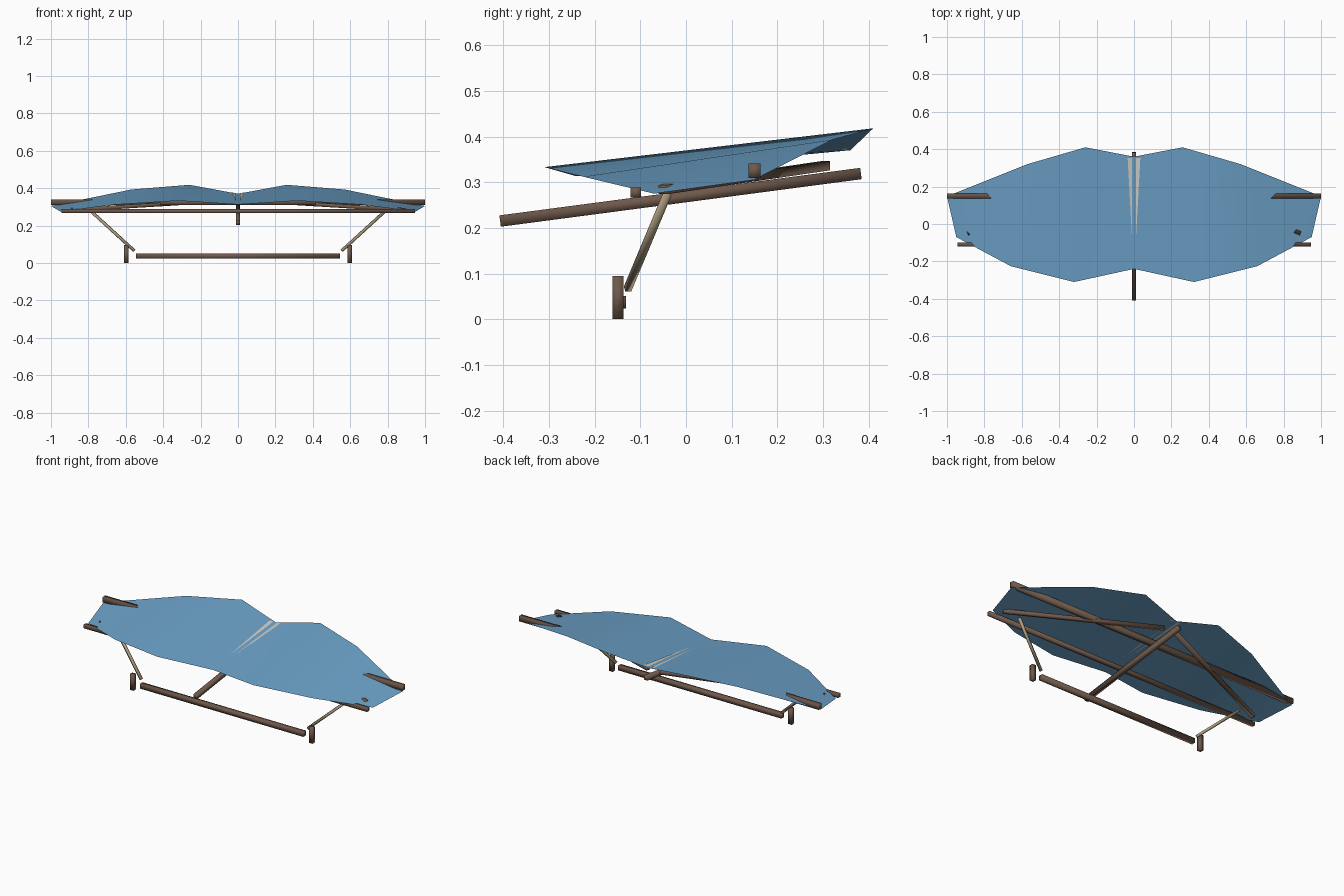
import bpy
from mathutils import Vector

if "Cube" in bpy.data.objects:
    bpy.data.objects.remove(bpy.data.objects["Cube"])


def material(name, rgb):
    m = bpy.data.materials.new(name)
    m.diffuse_color = (*rgb, 1)
    m.use_nodes = True
    m.node_tree.nodes["Principled BSDF"].inputs["Base Color"].default_value = m.diffuse_color
    return m


BLUE = material("blue_cloth", (0.15, 0.36, 0.58))
WOOD = material("brown_wood", (0.16, 0.10, 0.07))
CANE = material("pale_cane", (0.42, 0.34, 0.22))
PALE = material("pale_trim", (0.62, 0.62, 0.58))


def mesh_object(name, verts, faces, mat, smooth=True):
    me = bpy.data.meshes.new(name)
    me.from_pydata(verts, [], faces)
    me.materials.append(mat)
    for p in me.polygons:
        p.use_smooth = smooth
    ob = bpy.data.objects.new(name, me)
    bpy.context.collection.objects.link(ob)
    return ob


def beam(name, a, b, width, height, mat=WOOD):
    """Rectangular bar between two points, height measured towards z."""
    a, b = Vector(a), Vector(b)
    d = (b - a).normalized()
    up = Vector((0, 1, 0)) if abs(d.z) > 0.99 else Vector((0, 0, 1))
    side = d.cross(up).normalized() * width / 2
    top = side.cross(d).normalized() * height / 2
    verts = [p + s * side + t * top for p in (a, b)
             for s, t in ((-1, -1), (1, -1), (1, 1), (-1, 1))]
    faces = [(3, 2, 1, 0), (4, 5, 6, 7)]
    faces += [(i, (i + 1) % 4, (i + 1) % 4 + 4, i + 4) for i in range(4)]
    return mesh_object(name, verts, faces, mat)


# Sail: matching leading and trailing edge points, mirrored about the keel
front = [(0, .36, .37), (.26, .41, .418), (.57, .32, .393), (1.0, .148, .305)]
back = [(0, -.24, .313), (.32, -.31, .333), (.66, -.225, .312), (.95, -.07, .275)]


def both_sides(edge):
    return [(-x, y, z) for x, y, z in reversed(edge[1:])] + edge


n = len(front) * 2 - 1
mesh_object("sail", both_sides(front) + both_sides(back),
            [(i, i + n, i + n + 1, i + 1) for i in range(n - 1)], BLUE)

# Spars and keel
beam("front_spar", (-1, .15, .325), (1, .15, .325), .027, .031)
beam("rear_spar", (-.945, -.11, .277), (.945, -.11, .277), .022, .022)
beam("keel", (0, -.407, .215), (0, .383, .319), .024, .025)
beam("control_bar", (-.545, -.144, .037), (.545, -.144, .037), .026, .028)

for s, label in ((-1, "left"), (1, "right")):
    beam(label + "_brace", (s * .04, .305, .336), (s * .89, -.05, .284), .022, .02)
    beam(label + "_strut", (s * .785, -.04, .276), (s * .555, -.128, .066), .014, .014, CANE)
    beam(label + "_post", (s * .597, -.149, 0), (s * .597, -.149, .095), .024, .024)
    # Pale tapered trim beside the keel, visible above and below the sail
    for dz, where in ((.0015, "upper"), (-.0015, "lower")):
        pts = [(s * .012, .352, .372 + dz), (s * .034, .352, .3755 + dz),
               (s * .011, -.07, .3305 + dz)]
        mesh_object(f"{label}_{where}_trim", pts, [(0, 1, 2) if s * dz < 0 else (2, 1, 0)],
                    PALE, False)
